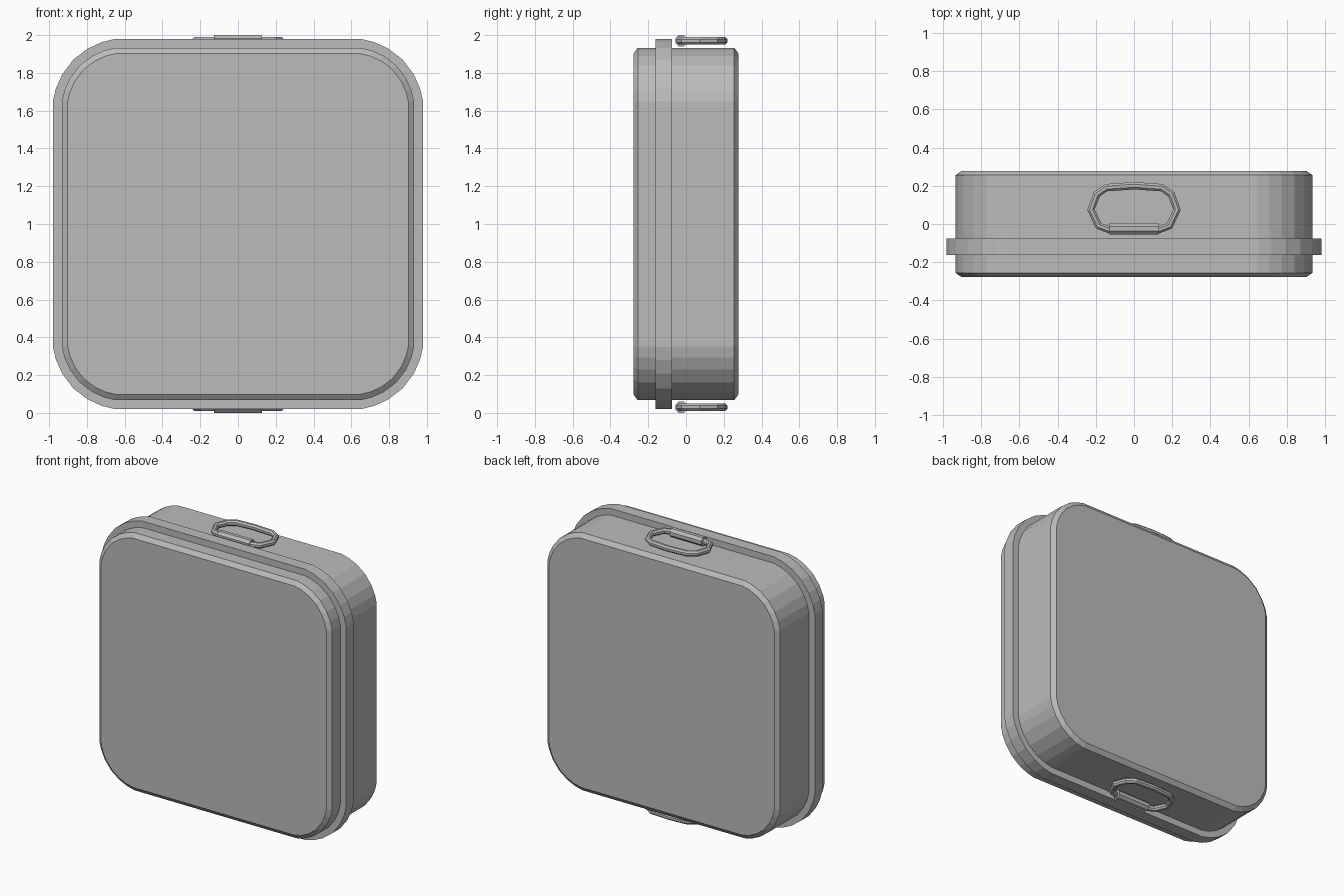
import bpy, bmesh, math
from mathutils import Matrix

cube = bpy.data.objects.get("Cube")
if cube:
    bpy.data.objects.remove(cube)

grey = bpy.data.materials.new("grey")
grey.use_nodes = True
color = (0.5, 0.5, 0.5, 1)
grey.diffuse_color = color
grey.node_tree.nodes["Principled BSDF"].inputs["Base Color"].default_value = color

MID_Z = 1.0
# Corner offsets from the two edges, for a unit corner size
CORNER = [(0, 1), (0.05, 0.79), (0.15, 0.57), (0.33, 0.33), (0.57, 0.15), (0.79, 0.05), (1, 0)]


def outline(half, corner):
    """Rounded square in x and z, as a list of points."""
    pts = []
    for sx, sz in ((1, 1), (-1, 1), (-1, -1), (1, -1)):
        quad = [(sx * (half - a * corner), sz * (half - b * corner)) for a, b in CORNER]
        pts += quad if sx == sz else quad[::-1]
    return pts


def add_mesh(name, bm):
    bmesh.ops.recalc_face_normals(bm, faces=bm.faces)
    mesh = bpy.data.meshes.new(name)
    bm.to_mesh(mesh)
    bm.free()
    mesh.materials.append(grey)
    obj = bpy.data.objects.new(name, mesh)
    bpy.context.collection.objects.link(obj)
    return obj


def slab(name, sections):
    """Loft rounded squares given as (y, half width, corner size)."""
    bm = bmesh.new()
    rings = [[bm.verts.new((x, y, MID_Z + z)) for x, z in outline(half, corner)]
             for y, half, corner in sections]
    n = len(rings[0])
    for a, b in zip(rings, rings[1:]):
        for i in range(n):
            j = (i + 1) % n
            bm.faces.new((a[i], a[j], b[j], b[i]))
    bm.faces.new(rings[0])
    bm.faces.new(rings[-1])
    return add_mesh(name, bm)


# Case with chamfered front and back edges, and the raised band around it
slab("case_body", [(-0.278, 0.902, 0.255), (-0.255, 0.933, 0.285),
                   (0.255, 0.933, 0.285), (0.278, 0.902, 0.255)])
slab("case_rim", [(-0.162, 0.98, 0.33), (-0.075, 0.98, 0.33)])


def ring(name, z):
    """Flat loop of thin tube."""
    half = [(0.13, -0.03), (0.185, -0.01), (0.225, 0.075), (0.195, 0.155), (0.145, 0.19)]
    path = half + [(0, 0.2)] + [(-x, y) for x, y in reversed(half)]
    bm = bmesh.new()
    n, sides, r = len(path), 8, 0.021
    loops = []
    for i, (x, y) in enumerate(path):
        (px, py), (qx, qy) = path[i - 1], path[(i + 1) % n]
        tx, ty = qx - px, qy - py
        length = math.hypot(tx, ty)
        nx, ny = ty / length, -tx / length
        angles = [math.tau * (k + 0.5) / sides for k in range(sides)]
        loops.append([bm.verts.new((x + nx * r * math.cos(t), y + ny * r * math.cos(t),
                                    z + r * math.sin(t))) for t in angles])
    for i in range(n):
        a, b = loops[i], loops[(i + 1) % n]
        for k in range(sides):
            m = (k + 1) % sides
            bm.faces.new((a[k], a[m], b[m], b[k]))
    return add_mesh(name, bm)


def hinge(name, z):
    """Short bar that holds the loop."""
    bm = bmesh.new()
    bmesh.ops.create_cone(bm, cap_ends=True, segments=8, radius1=0.033, radius2=0.033, depth=0.255,
                          matrix=Matrix.Translation((0, -0.025, z)) @ Matrix.Rotation(math.pi / 2, 4, 'Y')
                          @ Matrix.Rotation(math.pi / 8, 4, 'Z'))
    return add_mesh(name, bm)


# Strap loops on the top and the bottom
for side, sign in (("top", 1), ("bottom", -1)):
    z = MID_Z + sign * 0.97
    ring(side + "_strap_loop", z)
    hinge(side + "_strap_hinge", z)
